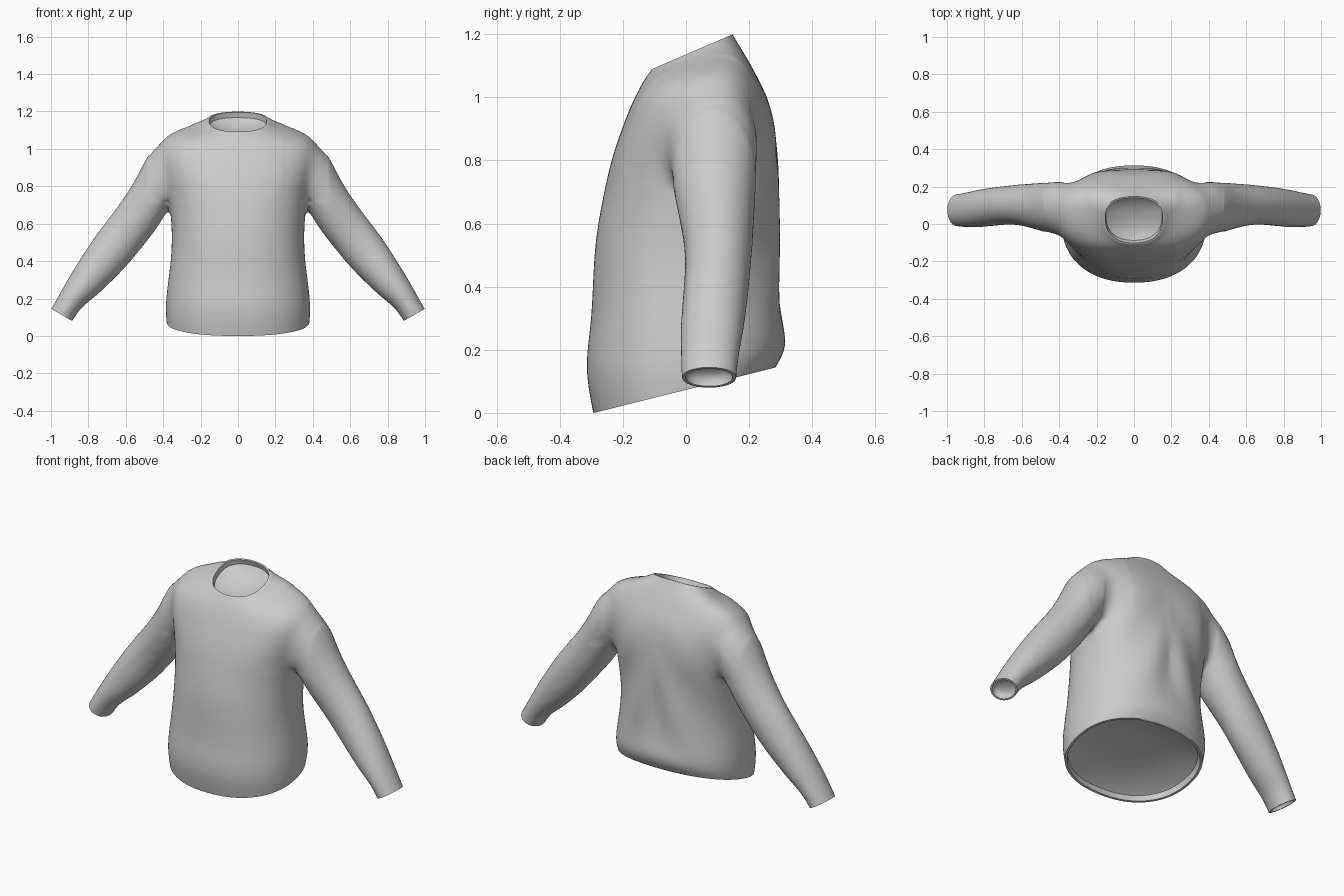
import bpy, bmesh, math
from mathutils import Vector

if "Cube" in bpy.data.objects:
    bpy.data.objects.remove(bpy.data.objects["Cube"])


def loft(name, rings):
    """Closed solid through equal-length rings of points."""
    bm = bmesh.new()
    rows = [[bm.verts.new(p) for p in ring] for ring in rings]
    n = len(rows[0])
    for a, b in zip(rows, rows[1:]):
        for i in range(n):
            j = (i + 1) % n
            bm.faces.new((a[i], a[j], b[j], b[i]))
    bm.faces.new(rows[0][::-1])
    bm.faces.new(rows[-1])
    bmesh.ops.recalc_face_normals(bm, faces=bm.faces)
    me = bpy.data.meshes.new(name)
    bm.to_mesh(me)
    bm.free()
    ob = bpy.data.objects.new(name, me)
    bpy.context.collection.objects.link(ob)
    ob.modifiers.new("round", "SUBSURF").levels = 2
    return ob


def body_ring(zf, zs, zb, yf, ys, yb, w, n=28):
    """Oval with its own front, side and back heights; squarer at the shoulders."""
    power = 0.8 if .78 < zs < 1.1 else 0.9
    pts = []
    for i in range(n):
        t = math.tau * i / n
        c, s = (math.copysign(abs(v) ** power, v) for v in (math.cos(t), math.sin(t)))
        y = ys + s * ((yb - ys) if s > 0 else (ys - yf))
        z = zs + (zb - zf) / 2 * s + ((zb + zf) / 2 - zs) * s * s
        pts.append((w * c, y, z))
    return pts


def sleeve_ring(xo, zo, xi, zi, yf, yb, side, n=20):
    """Oval spanning an outer and an inner point of the sleeve outline."""
    pts = []
    for i in range(n):
        t = math.tau * i / n
        c, s = math.cos(t), math.sin(t)
        x = (xo + xi) / 2 + c * (xo - xi) / 2
        z = (zo + zi) / 2 + c * (zo - zi) / 2
        pts.append((side * x, (yf + yb) / 2 + s * (yb - yf) / 2, z))
    return pts


# Torso: front z, side z, back z, front y, side y, back y, half width
body = [
    (-.10, -.04, .04, -.28, .0, .25, .375),
    (.0, .06, .14, -.295, .0, .275, .383),
    (.14, .14, .2, -.326, .0, .328, .392),
    (.28, .26, .3, -.302, .0, .309, .381),
    (.42, .40, .42, -.297, .0, .305, .360),
    (.55, .55, .55, -.290, .01, .302, .354),
    (.68, .68, .68, -.266, .03, .302, .365),
    (.80, .82, .82, -.240, .05, .302, .385),
    (.90, .93, .95, -.205, .07, .282, .425),
    (.98, 1.035, 1.04, -.174, .08, .240, .435),
    (1.04, 1.09, 1.12, -.143, .07, .197, .36),
    (1.07, 1.117, 1.16, -.124, .06, .172, .25),
    (1.09, 1.145, 1.2, -.106, .04, .148, .16),
    (1.14, 1.19, 1.25, -.088, .03, .122, .13),
]
parts = [loft("torso", [body_ring(*r) for r in body])]

# Sleeves: outer x z, inner x z, front y, back y
arm = [
    (.20, 1.03, .20, .82, -.02, .18),
    (.40, 1.06, .33, .73, -.07, .235),
    (.485, .975, .385, .655, -.058, .232),
    (.55, .828, .43, .575, -.04, .222),
    (.654, .677, .51, .475, -.012, .216),
    (.737, .575, .59, .375, -.002, .208),
    (.822, .45, .68, .285, -.012, .198),
    (.902, .32, .765, .205, -.02, .185),
    (.955, .225, .835, .155, -.018, .17),
    (1.0, .145, .886, .08, -.016, .162),
    (1.05, .058, .936, -.007, -.016, .162),
]
for side in (-1, 1):
    parts.append(loft("sleeve", [sleeve_ring(*r, side) for r in arm]))

# Fuse the volumes into one soft surface
bm = bmesh.new()
dg = bpy.context.evaluated_depsgraph_get()
for ob in parts:
    bm.from_mesh(ob.evaluated_get(dg).to_mesh())
for ob in parts:
    bpy.data.objects.remove(ob)
mesh = bpy.data.meshes.new("sweater")
bm.to_mesh(mesh)
bm.free()
sweater = bpy.data.objects.new("sweater", mesh)
bpy.context.collection.objects.link(sweater)
rm = sweater.modifiers.new("fuse", "REMESH")
rm.mode = "VOXEL"
rm.voxel_size = 0.015
sm = sweater.modifiers.new("soften", "SMOOTH")
sm.factor, sm.iterations = 0.5, 6
dg = bpy.context.evaluated_depsgraph_get()
fused = bpy.data.meshes.new_from_object(sweater.evaluated_get(dg))
sweater.modifiers.clear()
bm = bmesh.new()
bm.from_mesh(fused)
bpy.data.meshes.remove(fused)

# Blend the sleeve seams into the shoulders
seam = [v for v in bm.verts if .24 < abs(v.co.x) < .48 and v.co.z > .72]
for _ in range(25):
    bmesh.ops.smooth_vert(bm, verts=seam, factor=0.5,
                          use_axis_x=True, use_axis_y=True, use_axis_z=True)

# Cloth folds: spine groove and slanted pulls on the back
for v in bm.verts:
    x, y, z = v.co
    if abs(x) < .38 and .2 < z < 1.0 and y > .05:
        fade = math.sin(math.pi * (z - .2) / .8) * min(1, (y - .05) / .15)
        v.co.y -= fade * .012 * math.exp(-(x / .07) ** 2)
        v.co.y += fade * .006 * math.sin(22 * (abs(x) + .5 * z))


def opening(co, no, keep, steps):
    """Slice off one end, then line it with a rim and a recessed dished floor."""
    no = Vector(no).normalized()
    faces = [f for f in bm.faces if keep(f.calc_center_median())]
    geom = set(faces)
    for f in faces:
        geom.update(f.verts)
        geom.update(f.edges)
    cut = bmesh.ops.bisect_plane(bm, geom=list(geom), plane_co=co,
                                 plane_no=no, clear_outer=True)["geom_cut"]
    edges = [e for e in cut if isinstance(e, bmesh.types.BMEdge) and e.is_boundary]
    rim = {v for e in edges for v in e.verts}
    mid = sum((v.co for v in rim), Vector()) / len(rim)
    last = (1.0, 0.0)
    for scale, depth in steps:
        new = bmesh.ops.extrude_edge_only(bm, edges=edges)["geom"]
        edges = [e for e in new if isinstance(e, bmesh.types.BMEdge) and e.is_boundary]
        for v in {v for e in edges for v in e.verts}:
            flat = (v.co - mid) + no * last[1]
            v.co = mid + flat * (scale / last[0]) - no * depth
        last = (scale, depth)
    bmesh.ops.holes_fill(bm, edges=edges, sides=0)


# Hem, neck and cuffs
opening((0, -.292, .0), (0, .14, -.56), lambda c: abs(c.x) < .6 and c.z < .5,
        [(.965, 0), (.94, .03), (.75, .055), (.4, .07), (.1, .075)])
opening((0, -.106, 1.09), (0, -.11, .255), lambda c: abs(c.x) < .3 and c.z > .95,
        [(.94, 0), (.92, .03), (.7, .05), (.4, .06), (.1, .065)])
for side in (-1, 1):
    opening((side * .943, .07, .1125), (side * .5, 0, -.866),
            lambda c, s=side: c.x * s > .65,
            [(.86, 0), (.84, .02), (.6, .035), (.2, .04)])

bmesh.ops.recalc_face_normals(bm, faces=bm.faces)
bm.to_mesh(mesh)
bm.free()
bpy.context.view_layer.objects.active = sweater
sweater.select_set(True)
bpy.ops.object.shade_smooth_by_angle(angle=math.radians(50))
